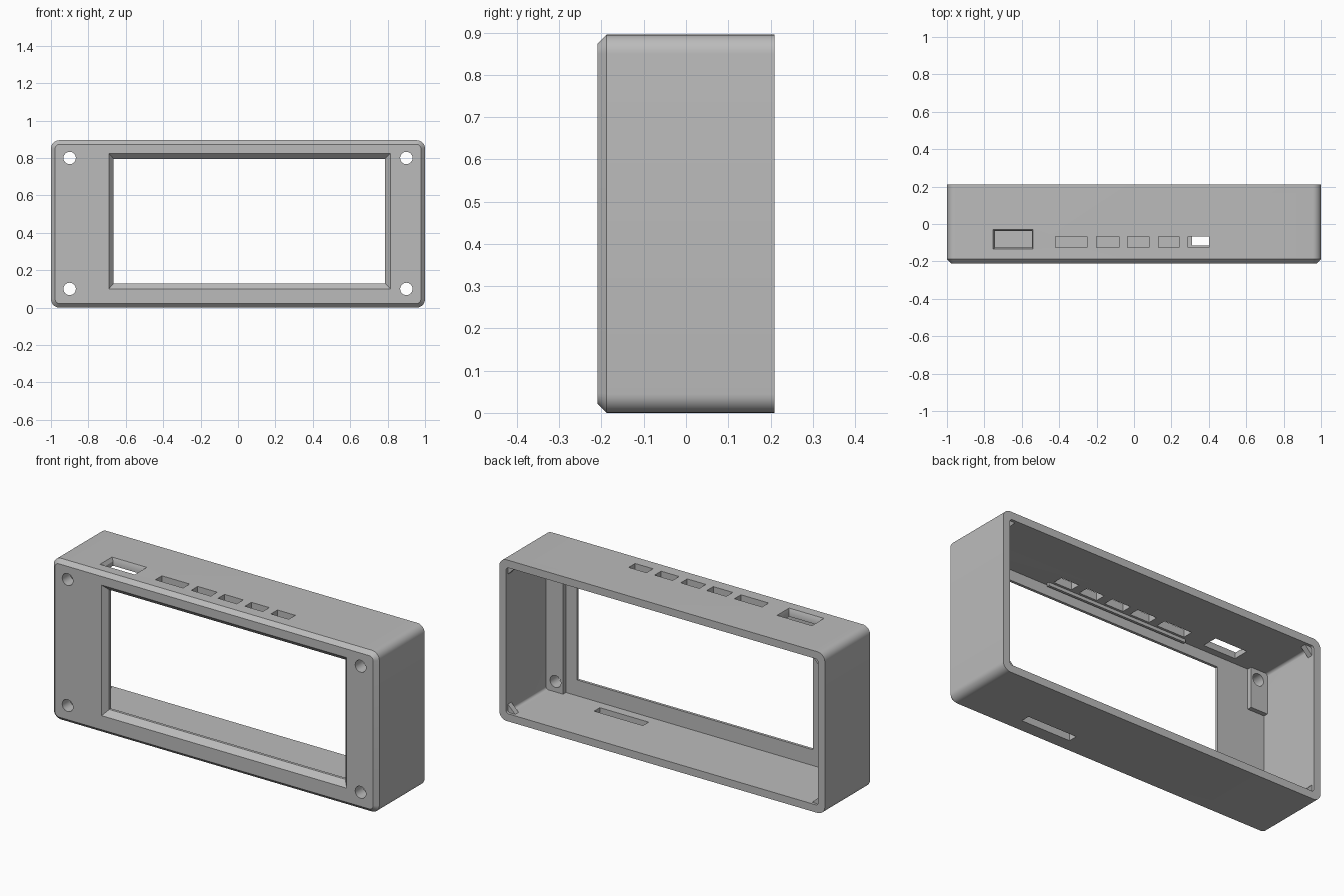
import bpy, bmesh, math
from mathutils import Vector

cube = bpy.data.objects.get("Cube")
if cube:
    bpy.data.objects.remove(cube, do_unlink=True)

H, D = 0.895, 0.21          # height, half depth
WALL, PLATE = 0.042, 0.045  # side wall and front plate thickness

grey = bpy.data.materials.new("plain_grey")
grey.use_nodes = True
grey.diffuse_color = (0.5, 0.5, 0.5, 1)
grey.node_tree.nodes["Principled BSDF"].inputs["Base Color"].default_value = (0.5, 0.5, 0.5, 1)


def rounded(x0, x1, z0, z1, r, n=8):
    """Outline of a rectangle with rounded corners in x, z."""
    if r <= 0:
        return [(x1, z1), (x0, z1), (x0, z0), (x1, z0)]
    pts = []
    centres = [(x1 - r, z1 - r), (x0 + r, z1 - r), (x0 + r, z0 + r), (x1 - r, z0 + r)]
    for k, (cx, cz) in enumerate(centres):
        for i in range(n + 1):
            a = math.pi / 2 * (k + i / n)
            pts.append((cx + r * math.cos(a), cz + r * math.sin(a)))
    return pts


def loft(name, sections, axis="y"):
    """Solid through outlines placed along y (x, z outlines) or z (x, y outlines)."""
    bm = bmesh.new()
    rings = []
    for t, pts in sections:
        rings.append([bm.verts.new((a, t, b) if axis == "y" else (a, b, t)) for a, b in pts])
    for lo, hi in zip(rings, rings[1:]):
        for i in range(len(lo)):
            j = (i + 1) % len(lo)
            bm.faces.new((lo[i], lo[j], hi[j], hi[i]))
    bm.faces.new(rings[0])
    bm.faces.new(rings[-1])
    bmesh.ops.recalc_face_normals(bm, faces=bm.faces)
    mesh = bpy.data.meshes.new(name)
    bm.to_mesh(mesh)
    bm.free()
    mesh.materials.append(grey)
    obj = bpy.data.objects.new(name, mesh)
    bpy.context.collection.objects.link(obj)
    return obj


def box(name, x0, x1, y0, y1, z0, z1):
    return loft(name, [(y, rounded(x0, x1, z0, z1, 0)) for y in (y0, y1)])


def combine(tool, operation="DIFFERENCE"):
    """Cut or join a tool solid with the case."""
    mod = case.modifiers.new("shape", "BOOLEAN")
    mod.operation, mod.solver, mod.object = operation, "EXACT", tool
    bpy.context.view_layer.objects.active = case
    bpy.ops.object.modifier_apply(modifier=mod.name)
    bpy.data.objects.remove(tool, do_unlink=True)


# Outer shell with chamfered front edge, then hollow from the back
C = 0.022
case = loft("case", [
    (-D, rounded(-1 + C, 1 - C, C, H - C, 0.024)),
    (-D + C, rounded(-1, 1, 0, H, 0.045)),
    (D, rounded(-1, 1, 0, H, 0.045))])
cavity = rounded(-1 + WALL, 1 - WALL, WALL, H - WALL, 0.015)
combine(loft("cavity", [(-D + PLATE, cavity), (D + 0.1, cavity)]))

# Raised mounting strip and mounting pads behind the front plate
IN = 1 - WALL + 0.01
y0, y1 = -D + PLATE - 0.01, -D + 0.07
combine(box("strip", 0.853, IN, y0, y1, WALL - 0.01, H - WALL + 0.01), "UNION")
for z0, z1 in ((0.63, H - WALL + 0.01), (WALL - 0.01, 0.265)):
    combine(box("pad", -IN, -0.855, y0, y1, z0, z1), "UNION")

# Rib in front of the button slots
combine(box("rib", -0.44, 0.42, -0.152, -0.138, H - WALL - 0.018, H - WALL + 0.01), "UNION")

# Corner gussets near the open back
for sx in (-1, 1):
    for top in (False, True):
        cx, leg = sx * IN, 0.065
        cz, dz = (H - WALL + 0.01, -leg) if top else (WALL - 0.01, leg)
        tri = [(cx, cz), (cx - sx * leg, cz), (cx, cz + dz)]
        combine(loft("gusset", [(0.165, tri), (0.195, tri)]), "UNION")

# Display window with sloped front border
wide = rounded(-0.695, 0.82, 0.095, 0.83, 0)
slim = rounded(-0.665, 0.785, 0.13, 0.795, 0)
combine(loft("window", [(-D - 0.005, wide), (-D + 0.03, slim), (-D + 0.12, slim)]))

# Screw holes
R = 0.033
for x in (-0.9, 0.9):
    for z in (0.1, 0.8):
        ring = rounded(x - R, x + R, z - R, z + R, R - 0.0005, 6)
        combine(loft("screw_hole", [(-D - 0.05, ring), (-D + 0.12, ring)]))

# Button slots in the top
for a, b in ((-0.42, -0.25), (-0.2, -0.08), (-0.035, 0.08), (0.13, 0.24), (0.29, 0.4)):
    combine(box("button_slot", a, b, -0.125, -0.068, H - 0.1, H + 0.05))

# Connector opening in the top with a tapered recess
outer = rounded(-0.757, -0.538, -0.137, -0.027, 0)
inner = rounded(-0.742, -0.545, -0.126, -0.037, 0)
combine(loft("connector", [(H + 0.005, outer), (H - 0.018, inner), (H - 0.1, inner)], "z"))

# Card slot in the bottom
combine(box("card_slot", 0.31, 0.61, -0.115, -0.065, -0.05, 0.1))

bpy.ops.object.select_all(action="DESELECT")
case.select_set(True)
bpy.context.view_layer.objects.active = case
bpy.ops.object.shade_smooth_by_angle(angle=math.radians(30))
